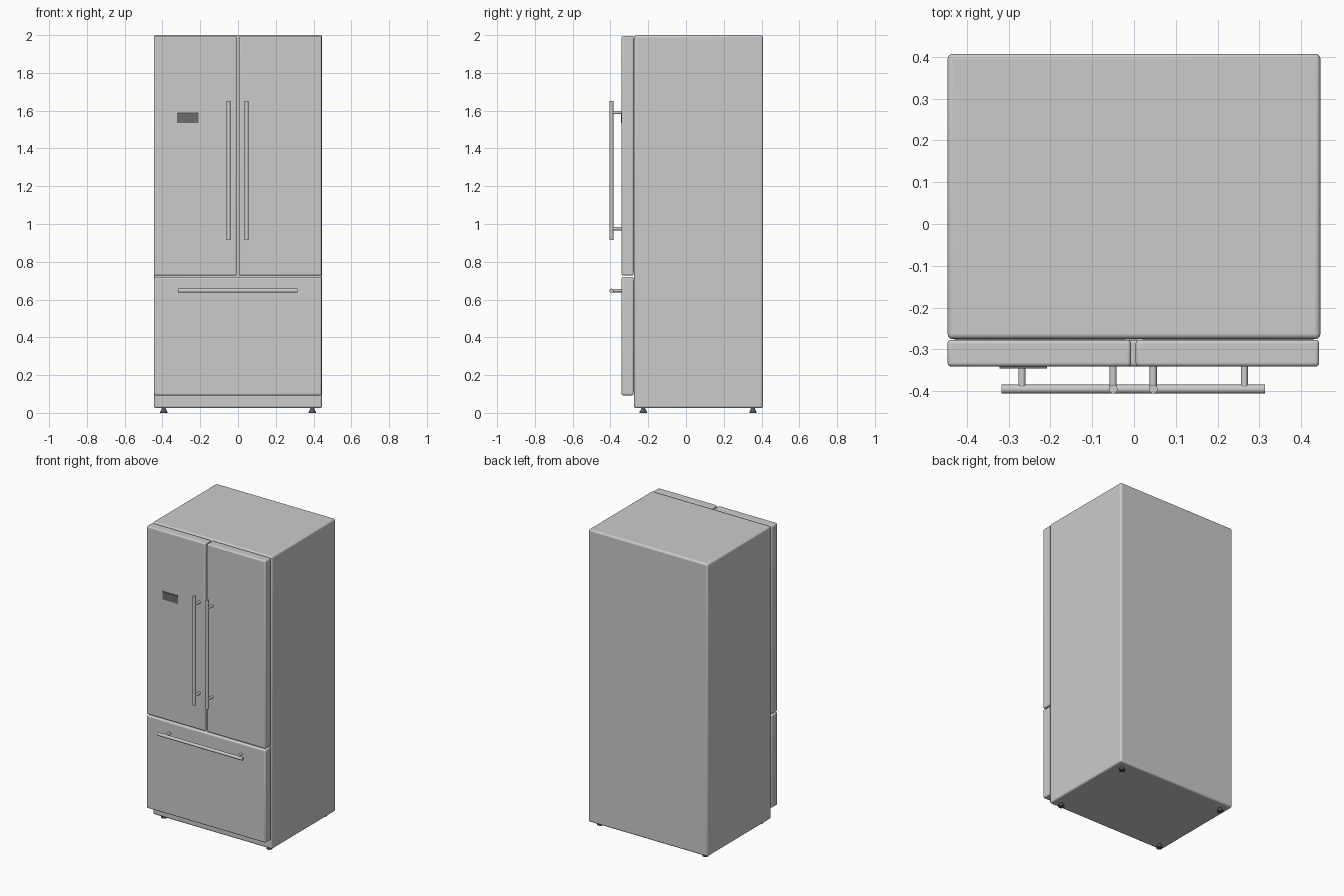
import bpy
from mathutils import Vector

if "Cube" in bpy.data.objects:
    bpy.data.objects.remove(bpy.data.objects["Cube"])


def smooth(obj):
    bpy.ops.object.select_all(action='DESELECT')
    obj.select_set(True)
    bpy.context.view_layer.objects.active = obj
    bpy.ops.object.shade_smooth_by_angle()


def box(name, lo, hi, bevel=0.0):
    lo, hi = Vector(lo), Vector(hi)
    bpy.ops.mesh.primitive_cube_add(size=1, location=(lo + hi) / 2)
    obj = bpy.context.object
    obj.name = name
    obj.scale = hi - lo
    bpy.ops.object.transform_apply(location=False, rotation=False, scale=True)
    if bevel:
        mod = obj.modifiers.new("rounded_edges", 'BEVEL')
        mod.width = bevel
        mod.segments = 4
        smooth(obj)
    return obj


def rod(name, a, b, r1, r2=None, sides=24):
    a, b = Vector(a), Vector(b)
    bpy.ops.mesh.primitive_cone_add(vertices=sides, radius1=r1,
                                    radius2=r1 if r2 is None else r2,
                                    depth=(b - a).length, location=(a + b) / 2)
    obj = bpy.context.object
    obj.name = name
    obj.rotation_euler = (b - a).to_track_quat('Z', 'Y').to_euler()
    smooth(obj)
    return obj


def material(name, shade):
    mat = bpy.data.materials.new(name)
    mat.diffuse_color = (shade, shade, shade, 1)
    mat.use_nodes = True
    mat.node_tree.nodes["Principled BSDF"].inputs["Base Color"].default_value = mat.diffuse_color
    return mat


dark = material("dark_plastic", 0.1)
panel_grey = material("panel_grey", 0.15)
FRONT, BACK, BAR_Y = -0.341, -0.277, -0.395

# Cabinet, two upper doors and the freezer drawer
box("cabinet", (-0.446, -0.275, 0.025), (0.446, 0.407, 2.0), 0.012)
box("left_door", (-0.446, FRONT, 0.727), (-0.007, BACK, 1.996), 0.009)
box("right_door", (0.004, FRONT, 0.727), (0.443, BACK, 1.996), 0.009)
box("freezer_drawer", (-0.446, FRONT, 0.093), (0.443, BACK, 0.719), 0.009)

# Thin strips joining the doors to the cabinet
for name, x0, x1, z0, z1 in (("left_door_seal", -0.43, -0.02, 0.745, 1.98),
                             ("right_door_seal", 0.02, 0.43, 0.745, 1.98),
                             ("drawer_seal", -0.43, 0.43, 0.11, 0.70)):
    box(name, (x0, -0.28, z0), (x1, -0.272, z1))

# Vertical door handles with two posts each
for side, x in (("left", -0.05), ("right", 0.046)):
    rod(side + "_door_handle", (x, BAR_Y, 0.915), (x, BAR_Y, 1.65), 0.0105)
    for place, z in (("lower", 0.975), ("upper", 1.59)):
        rod(f"{side}_handle_{place}_post", (x, BAR_Y, z), (x, FRONT + 0.005, z), 0.0085)

# Horizontal drawer handle
rod("drawer_handle", (-0.317, BAR_Y, 0.647), (0.314, BAR_Y, 0.647), 0.0105)
for side, x in (("left", -0.268), ("right", 0.264)):
    rod(f"drawer_handle_{side}_post", (x, BAR_Y, 0.647), (x, FRONT + 0.005, 0.647), 0.0085)

# Control panel with a top trim on the left door
box("control_panel", (-0.322, -0.344, 1.535), (-0.208, FRONT + 0.004, 1.59)).data.materials.append(panel_grey)
box("control_panel_trim", (-0.322, -0.346, 1.583), (-0.208, FRONT + 0.004, 1.59)).data.materials.append(dark)

# Levelling feet
for side, x in (("left", -0.393), ("right", 0.393)):
    for end, y in (("front", -0.226), ("back", 0.354)):
        for part, z0, z1, r1, r2 in (("base", 0, 0.008, 0.019, 0.019),
                                     ("stem", 0.008, 0.03, 0.017, 0.008)):
            foot = rod(f"{end}_{side}_foot_{part}", (x, y, z0), (x, y, z1), r1, r2)
            foot.data.materials.append(dark)
